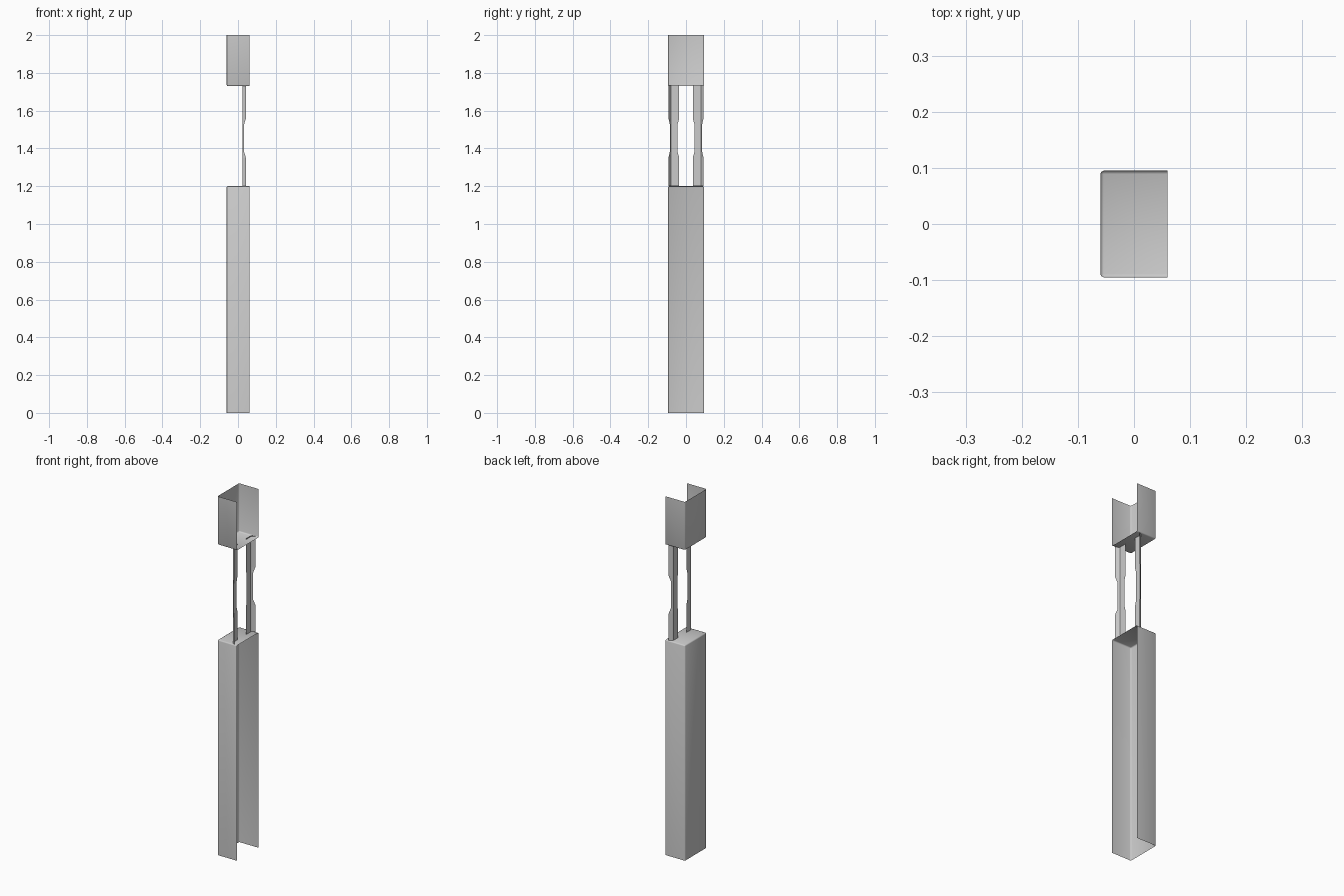
import bpy, bmesh

cube = bpy.data.objects.get("Cube")
if cube:
    bpy.data.objects.remove(cube, do_unlink=True)

# single sheet metal colour
metal = bpy.data.materials.new("grey metal")
metal.use_nodes = True
GREY = (0.6, 0.6, 0.6, 1)
metal.diffuse_color = GREY
metal.node_tree.nodes["Principled BSDF"].inputs["Base Color"].default_value = GREY

HALF_X, HALF_Y = 0.06, 0.095


def add_object(name, bm):
    mesh = bpy.data.meshes.new(name)
    bm.to_mesh(mesh)
    bm.free()
    mesh.materials.append(metal)
    obj = bpy.data.objects.new(name, mesh)
    bpy.context.collection.objects.link(obj)
    return obj


def open_channel(name, z0, z1, open_end):
    """Thin folded sheet, open on its +x side and at one end."""
    bm = bmesh.new()
    bmesh.ops.create_cube(bm, size=1)
    for v in bm.verts:
        v.co.x *= 2 * HALF_X
        v.co.y *= 2 * HALF_Y
        v.co.z = z0 if v.co.z < 0 else z1
    bm.normal_update()
    removed = [f for f in bm.faces
               if f.normal.x > 0.9 or f.normal.z * open_end > 0.9]
    bmesh.ops.delete(bm, geom=removed, context='FACES')
    folds = [e for e in bm.edges if len(e.link_faces) == 2]
    bmesh.ops.bevel(bm, geom=folds, offset=0.006, segments=2,
                    profile=0.5, affect='EDGES')
    for f in bm.faces:
        f.smooth = True
    return add_object(name, bm)


def contact_strip(name, side):
    """Angled strip: flat web plus a splayed outer flange, waisted midway."""
    # height, inner web edge, flange tip x, flange tip y
    rows = [(1.2, 0.036, 0.042, 0.093), (1.35, 0.036, 0.042, 0.093),
            (1.38, 0.044, 0.033, 0.086), (1.53, 0.044, 0.033, 0.086),
            (1.56, 0.036, 0.042, 0.093), (1.735, 0.036, 0.042, 0.093)]
    bm = bmesh.new()
    rings = []
    for z, inner, tip_x, tip_y in rows:
        section = [(0.023, inner), (0.023, 0.079), (0.026, 0.083), (tip_x, tip_y)]
        rings.append([bm.verts.new((x, side * y, z)) for x, y in section])
    for low, high in zip(rings, rings[1:]):
        for i in range(len(low) - 1):
            bm.faces.new((low[i], low[i + 1], high[i + 1], high[i]))
    if side < 0:
        bmesh.ops.reverse_faces(bm, faces=bm.faces[:])
    return add_object(name, bm)


# long lower sleeve with a closed top, and short upper sleeve with a floor
open_channel("lower_sleeve", 0.0, 1.2, -1)
open_channel("upper_sleeve", 1.73, 2.0, 1)

# pair of strips joining the sleeves
contact_strip("right_strip", -1)
contact_strip("left_strip", 1)
